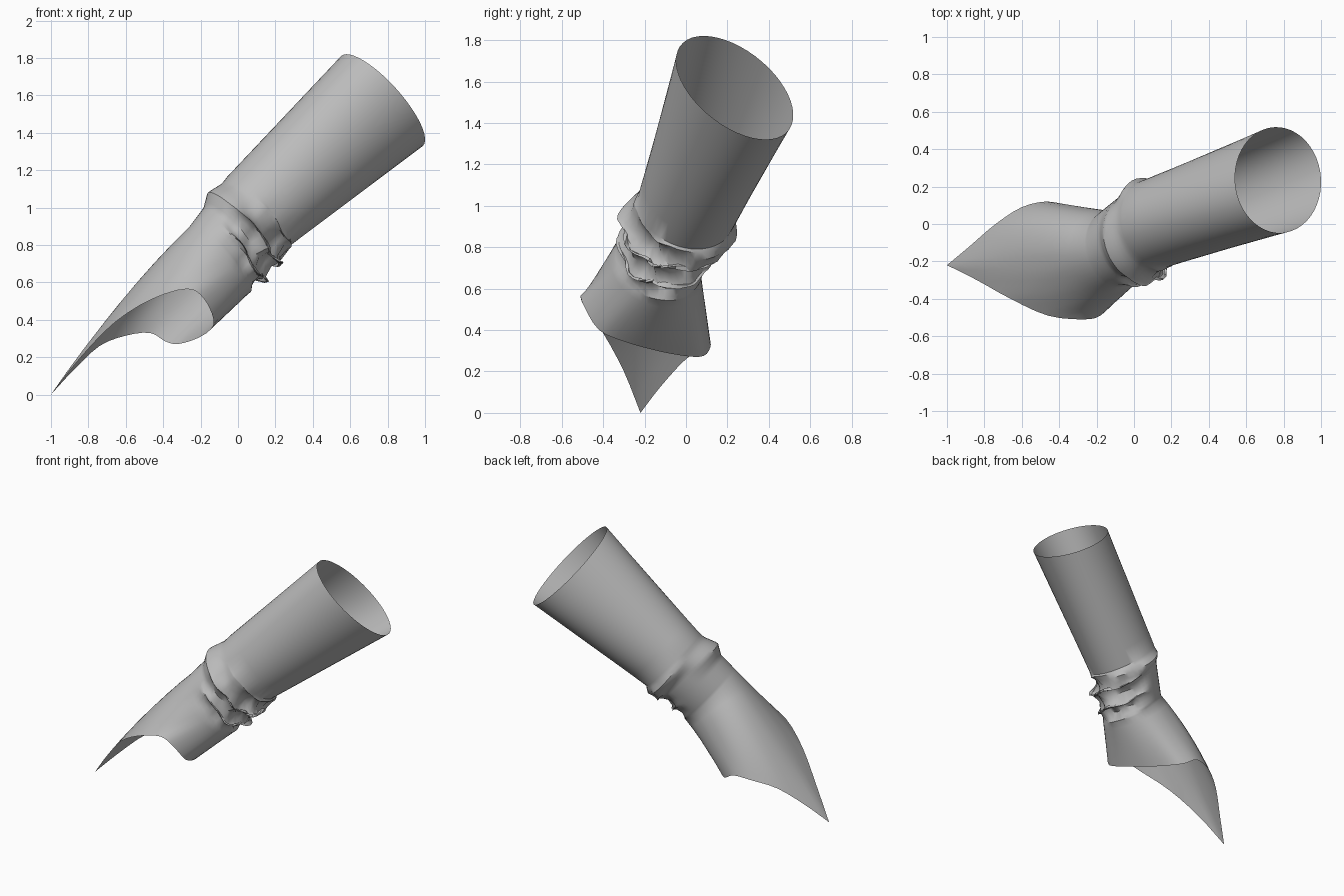
import bpy, bmesh, math
from mathutils import Vector, noise

if "Cube" in bpy.data.objects:
    bpy.data.objects.remove(bpy.data.objects["Cube"], do_unlink=True)

SIDES = 48
AXIS = Vector((0.717, 0.243, 0.654)).normalized()
UP = (Vector((0, 0, 1)) - AXIS * AXIS.z).normalized()
SIDE = AXIS.cross(UP)
ANGLES = [2 * math.pi * i / SIDES for i in range(SIDES)]

CUFF = Vector((0.77, 0.235, 1.57))
CUFF_UP = Vector((-0.19, -0.15, 0.25))
CUFF_SIDE = Vector((0.13, -0.24, 0))
HEM = Vector((0.11, 0.0, 0.98))
ANKLE = Vector((-0.10, -0.14, 0.72))

# Pointed lower edge: tip, near side, heel, far side
EDGE = [Vector(p) for p in (
    (-1, -.22, 0), (-.84, -.3, .2), (-.66, -.4, .385), (-.46, -.49, .51),
    (-.27, -.51, .565), (-.18, -.49, .51), (-.13, -.42, .4), (-.15, -.3, .345),
    (-.2, -.18, .31), (-.26, -.07, .285), (-.33, .05, .27), (-.39, .1, .285),
    (-.47, .12, .33), (-.6, .09, .315), (-.74, 0, .26), (-.88, -.12, .13))]


def ring(center, up, side):
    return [center + up * math.cos(a) + side * math.sin(a) for a in ANGLES]


def pointed_loop(points, steps):
    """Closed curve through the points, with a sharp corner at the first."""
    out, n = [], len(points)
    for i in range(n):
        a, b, c, d = (points[(i + k) % n] for k in (-1, 0, 1, 2))
        if i == 0:
            a = 2 * b - c
        if i == n - 1:
            d = 2 * c - b
        for s in range(steps):
            t = s / steps
            out.append(0.5 * (2 * b + (c - a) * t + (2 * a - 5 * b + 4 * c - d) * t * t
                              + (3 * b - a - 3 * c + d) * t ** 3))
    return out


def peak(x, middle, width):
    return max(0.0, 1 - abs(x - middle) / width)


def gathered(t):
    """One row of the crumpled ankle, deepest at the heel and near side."""
    center = HEM.lerp(ANKLE, t)
    fade = min(1, 8 * t, 6 * (1 - t))
    row = []
    for a, p in zip(ANGLES, ring(center, UP * (0.25 - 0.01 * t), SIDE * (0.24 - 0.025 * t))):
        out = (p - center).normalized()
        depth = max(0.0, math.cos(0.9 * (a - 2.6))) ** 0.7
        phase = 2.8 * t + 0.16 * math.sin(2 * a + 1) + 0.1 * math.sin(5 * a)
        pleat = 2 * abs(2 * (phase % 1) - 1) - 1
        crumple = noise.noise(p * 11) * 0.05
        collar = 0.04 * peak(t, 0.38, 0.24) * max(0, math.cos(a - 0.5))
        flap = 0.05 * peak(t, 0.12, 0.2) * max(0, math.cos(a - 3.9))
        push = depth * (0.035 * pleat + crumple) + collar + flap
        slide = depth * 0.035 * math.sin(2 * math.pi * phase) - 0.4 * collar - 0.5 * flap
        row.append(p + fade * (out * push + AXIS * slide))
    return row


# Straight upper tube, slightly flared to the cuff
rows = []
for i in range(9):
    t = i / 8
    rows.append(ring(CUFF.lerp(HEM, t), CUFF_UP.lerp(UP * 0.25, t),
                     CUFF_SIDE.lerp(SIDE * 0.24, t)))

# Gathered ankle
FOLDS = 18
rows += [gathered(i / FOLDS) for i in range(1, FOLDS + 1)]

# Flared lower cover, spreading to the pointed edge
start, end = rows[-1], pointed_loop(EDGE, SIDES // len(EDGE))
for i in range(1, 9):
    t = i / 8
    row = []
    for a, p, q in zip(ANGLES, start, end):
        bulge = (UP * 0.03 + SIDE * 0.04 * math.sin(a)) * max(0, math.cos(a))
        row.append(p.lerp(q, t) + bulge * 4 * t * (1 - t))
    rows.append(row)

bm = bmesh.new()
loops = [[bm.verts.new(p) for p in row] for row in rows]
for upper, lower in zip(loops, loops[1:]):
    for i in range(SIDES):
        j = (i + 1) % SIDES
        bm.faces.new((upper[i], lower[i], lower[j], upper[j]))
bmesh.ops.recalc_face_normals(bm, faces=bm.faces[:])
mesh = bpy.data.meshes.new("gathered_sleeve")
bm.to_mesh(mesh)
bm.free()

# Plain grey cloth
cloth = bpy.data.materials.new("grey cloth")
cloth.use_nodes = True
grey = (0.5, 0.5, 0.5, 1)
cloth.diffuse_color = grey
cloth.node_tree.nodes["Principled BSDF"].inputs["Base Color"].default_value = grey
mesh.materials.append(cloth)

sleeve = bpy.data.objects.new("gathered_sleeve", mesh)
bpy.context.collection.objects.link(sleeve)
bpy.context.view_layer.objects.active = sleeve
sleeve.select_set(True)
bpy.ops.object.shade_smooth_by_angle(angle=math.radians(35))
